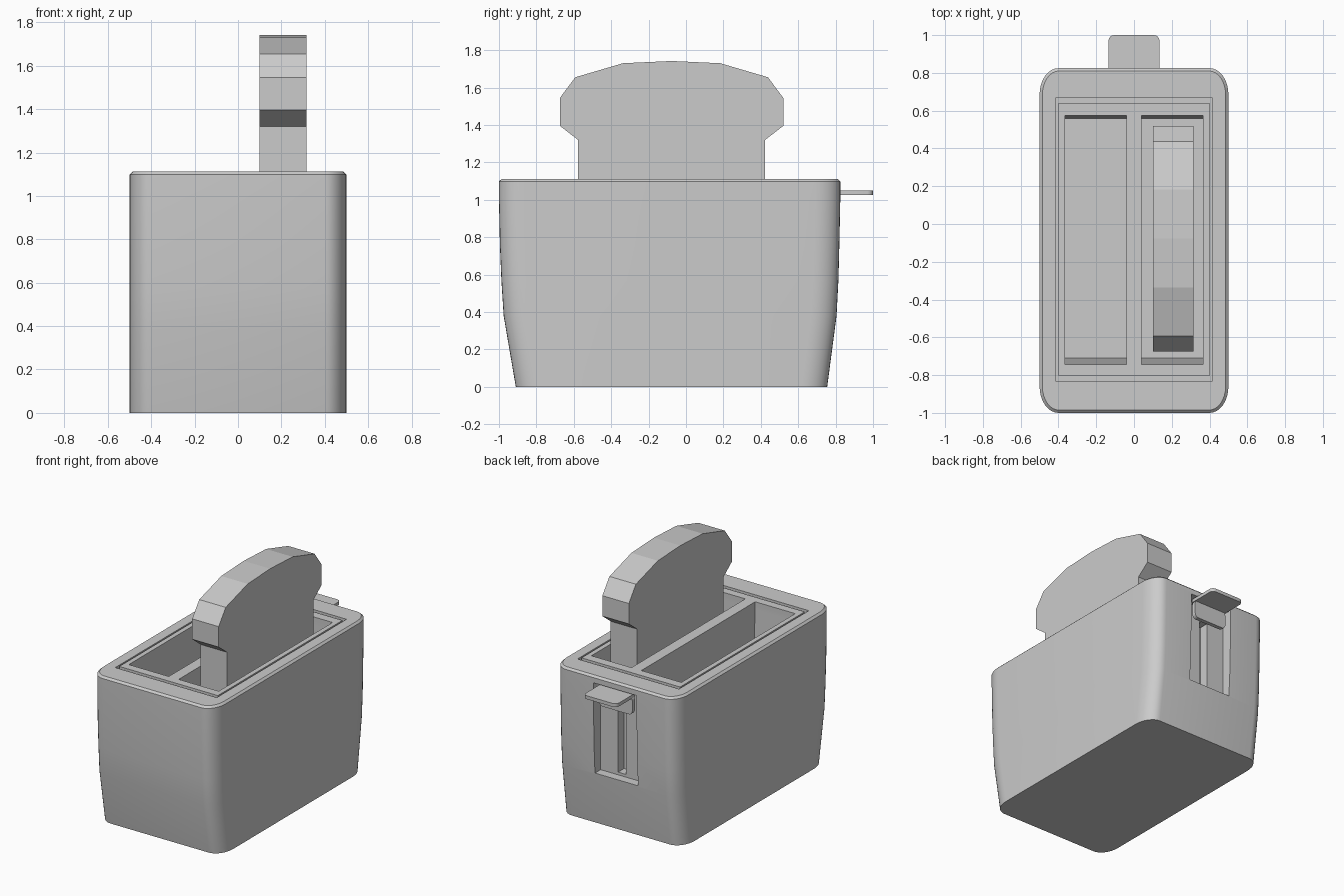
import bpy, bmesh, math

if "Cube" in bpy.data.objects:
    bpy.data.objects.remove(bpy.data.objects["Cube"])


def make(name, bm):
    bmesh.ops.recalc_face_normals(bm, faces=bm.faces)
    me = bpy.data.meshes.new(name)
    bm.to_mesh(me)
    bm.free()
    ob = bpy.data.objects.new(name, me)
    bpy.context.collection.objects.link(ob)
    return ob


def loft(name, rings):
    bm = bmesh.new()
    vs = [[bm.verts.new(p) for p in r] for r in rings]
    n = len(vs[0])
    for a, b in zip(vs, vs[1:]):
        for i in range(n):
            bm.faces.new((a[i], a[(i + 1) % n], b[(i + 1) % n], b[i]))
    bm.faces.new(vs[0][::-1])
    bm.faces.new(vs[-1])
    return make(name, bm)


def rect(x0, x1, y0, y1, z):
    return [(x0, y0, z), (x1, y0, z), (x1, y1, z), (x0, y1, z)]


def box(name, x0, x1, y0, y1, z0, z1):
    return loft(name, [rect(x0, x1, y0, y1, z0), rect(x0, x1, y0, y1, z1)])


def rounded(hx, y0, y1, z, rx, ry, n=8):
    pts = []
    for k, (cx, cy) in enumerate([(hx - rx, y1 - ry), (rx - hx, y1 - ry),
                                  (rx - hx, y0 + ry), (hx - rx, y0 + ry)]):
        for i in range(n + 1):
            a = math.pi / 2 * (k + i / n)
            pts.append((cx + rx * math.cos(a), cy + ry * math.sin(a), z))
    return pts


def cut(ob, cutter):
    m = ob.modifiers.new("cut", 'BOOLEAN')
    m.operation = 'DIFFERENCE'
    m.solver = 'EXACT'
    m.object = cutter
    bpy.context.view_layer.objects.active = ob
    bpy.ops.object.modifier_apply(modifier=m.name)


def smooth(ob, deg=25):
    bpy.ops.object.select_all(action='DESELECT')
    ob.select_set(True)
    bpy.context.view_layer.objects.active = ob
    bpy.ops.object.shade_smooth_by_angle(angle=math.radians(deg))


# Housing with tapered ends and a small chamfer at the top
profile = [(-0.91, 0.755, 0), (-0.975, 0.805, 0.38), (-0.987, 0.815, 0.57),
           (-0.995, 0.82, 0.76), (-1.0, 0.825, 1.0), (-1.0, 0.825, 1.098)]
rings = [rounded(0.5, a, b, z, 0.1, 0.14) for a, b, z in profile]
rings.append(rounded(0.485, -0.985, 0.81, 1.112, 0.087, 0.125))
housing = loft("housing", rings)

# Top plate set in a sunken recess, leaving a thin groove around it
plate = box("top_plate", -0.4, 0.4, -0.805, 0.64, 1.08, 1.112)
cutters = [box("plate_recess", -0.412, 0.412, -0.835, 0.67, 1.085, 1.2)]
cut(housing, cutters[0])

# Two bread slots
for s, x0, x1 in (("left", -0.365, -0.04), ("right", 0.04, 0.365)):
    c = loft("slot_" + s, [rect(x0, x1, -0.71, 0.555, 0.32),
                           rect(x0, x1, -0.745, 0.575, 1.06),
                           rect(x0, x1, -0.745, 0.575, 1.2)])
    cut(housing, c)
    cut(plate, c)
    cutters.append(c)

# Lever recess and its guide slit on the back
for args in (("lever_recess", -0.175, 0.175, 0.74, 0.95, 0.39, 1.06),
             ("guide_slit", -0.033, 0.033, 0.67, 0.8, 0.41, 1.04)):
    c = box(*args)
    cut(housing, c)
    cutters.append(c)
for c in cutters:
    bpy.data.objects.remove(c, do_unlink=True)
smooth(housing)

# Lever: flat tab, drop plate and stem into the slit
tab = loft("lever_tab", [rounded(0.135, 0.76, 1.0, z, 0.03, 0.03, 4) for z in (1.025, 1.05)])
smooth(tab)
drop = loft("lever_plate", [[(x, y, z + 0.965) for x, z, _ in rounded(0.135, -0.065, 0.07, 0, 0.03, 0.03, 4)]
                            for y in (0.785, 0.815)])
smooth(drop)
box("lever_stem", -0.025, 0.025, 0.68, 0.79, 0.93, 1.01)

# Slice of toast
half = [(0.5, 0.72), (0.5, 1.32), (0.597, 1.395), (0.597, 1.545), (0.515, 1.655), (0.26, 1.73)]
outline = half + [(0, 1.742)] + [(-y, z) for y, z in reversed(half)]
loft("toast", [[(x, y - 0.077, z) for y, z in outline] for x in (0.1, 0.315)])
